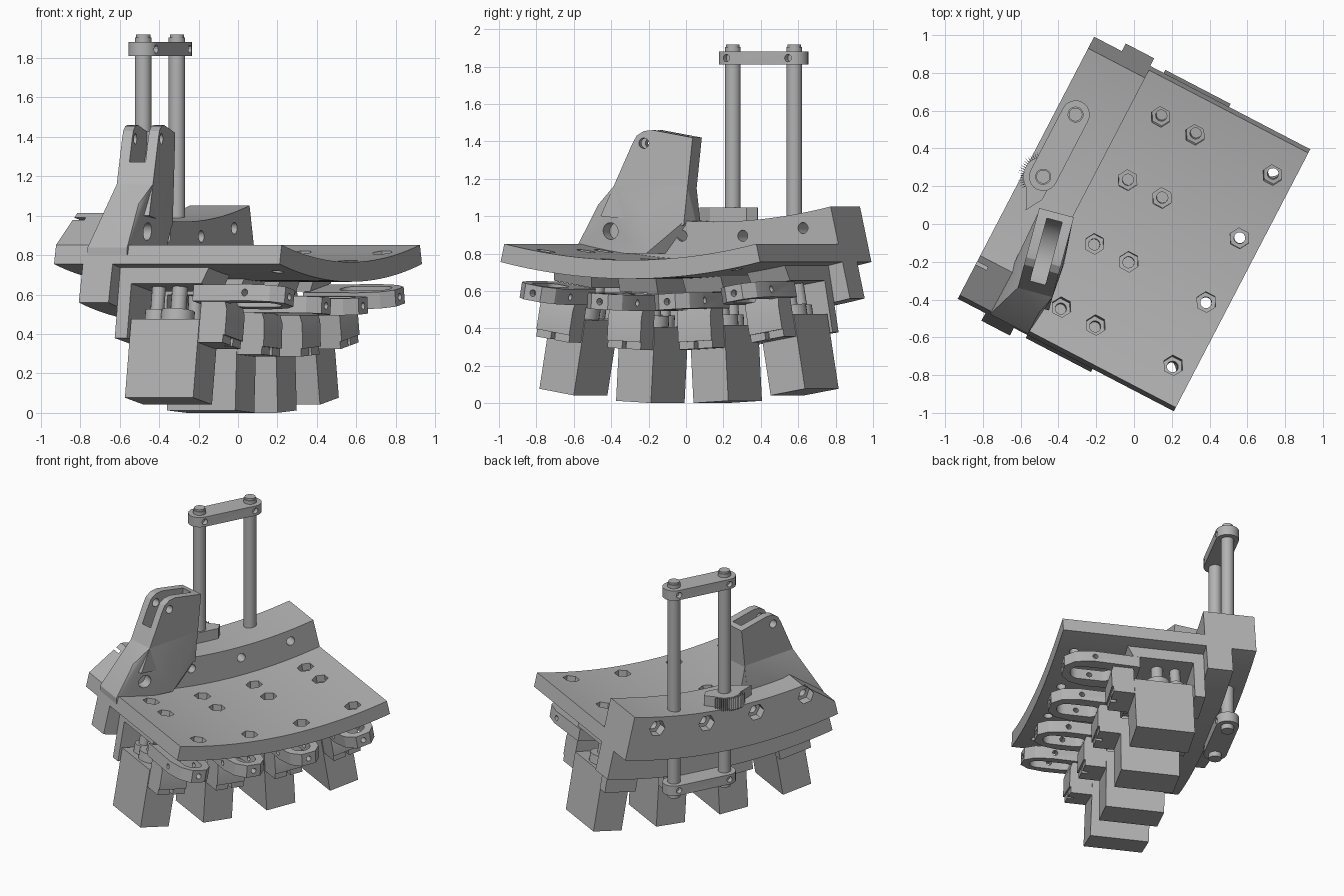
import bpy, bmesh, math
from mathutils import Matrix, Vector

if "Cube" in bpy.data.objects:
    bpy.data.objects.remove(bpy.data.objects["Cube"])

grey = bpy.data.materials.new("plain grey")
grey.use_nodes = True
grey.diffuse_color = (0.45, 0.45, 0.45, 1)
grey.node_tree.nodes["Principled BSDF"].inputs["Base Color"].default_value = (0.45, 0.45, 0.45, 1)

W = Matrix.Rotation(math.radians(-27.5), 4, "Z")     # whole machine is yawed
ZC = 4.115                                            # height of the arc centre
END = math.radians(13.1)                              # half angle of the curved plate
ANGLES = [math.radians(a) for a in (-9.75, -3.25, 3.25, 9.75)]


def fan(a):
    """Frame of a radial station: local z is minus the radius."""
    return W @ Matrix.Translation((0, 0, ZC)) @ Matrix.Rotation(a, 4, "X")


def ring(cx, cy, r, n=24, turn=0.0):
    return [(cx + r * math.cos(turn + math.tau * i / n),
             cy + r * math.sin(turn + math.tau * i / n)) for i in range(n)]


def pill(x0, y0, x1, y1, r, n=12):
    t = math.atan2(y1 - y0, x1 - x0)
    pts = []
    for cx, cy, s in ((x1, y1, t - math.pi / 2), (x0, y0, t + math.pi / 2)):
        pts += [(cx + r * math.cos(s + math.pi * i / n), cy + r * math.sin(s + math.pi * i / n))
                for i in range(n + 1)]
    return pts


def rect(a0, a1, b0, b1):
    return [(a0, b0), (a1, b0), (a1, b1), (a0, b1)]


def polar(r, a):
    return (r * math.sin(a), ZC - r * math.cos(a))


def arc(r, a0, a1, n=28):
    return [polar(r, a0 + (a1 - a0) * i / n) for i in range(n + 1)]


def finish(name, bm):
    bmesh.ops.recalc_face_normals(bm, faces=bm.faces)
    mesh = bpy.data.meshes.new(name)
    bm.to_mesh(mesh)
    bm.free()
    mesh.materials.append(grey)
    ob = bpy.data.objects.new(name, mesh)
    bpy.context.collection.objects.link(ob)
    return ob


def solid(name, parts):
    """Prisms given as (outline, low, high, axis, matrix)."""
    bm = bmesh.new()
    for pts, lo, hi, axis, M in parts:
        place = {"x": lambda p, h: (h, p[0], p[1]), "y": lambda p, h: (p[0], h, p[1]),
                 "z": lambda p, h: (p[0], p[1], h)}[axis]
        a = [bm.verts.new(M @ Vector(place(p, lo))) for p in pts]
        b = [bm.verts.new(M @ Vector(place(p, hi))) for p in pts]
        bm.faces.new(a)
        bm.faces.new(b)
        for i in range(len(a)):
            j = (i + 1) % len(a)
            bm.faces.new((a[i], a[j], b[j], b[i]))
    return finish(name, bm)


def hull(name, pts):
    bm = bmesh.new()
    for p in pts:
        bm.verts.new(p)
    res = bmesh.ops.convex_hull(bm, input=bm.verts)
    loose = {g for g in res["geom_interior"] + res["geom_unused"] if isinstance(g, bmesh.types.BMVert)}
    bmesh.ops.delete(bm, geom=list(loose), context="VERTS")
    return finish(name, bm)


def activate(ob):
    bpy.ops.object.select_all(action="DESELECT")
    ob.select_set(True)
    bpy.context.view_layer.objects.active = ob


def cut(ob, parts):
    cutter = solid("cutter", parts)
    cutter.hide_render = True
    mod = ob.modifiers.new("cut", "BOOLEAN")
    mod.operation, mod.solver, mod.object = "DIFFERENCE", "EXACT", cutter
    activate(ob)
    bpy.ops.object.modifier_apply(modifier="cut")
    bpy.data.objects.remove(cutter)


# Curved base plate with hex nut pockets
plate = solid("base_plate", [(arc(3.35, -END, END) + arc(3.45, END, -END), -0.40, 0.645, "x", W)])
spots = [(u, a) for u in (-0.137, 0.068, 0.53) for a in ANGLES]
cut(plate, [(ring(u, 0, 0.03, 16), -3.6, -3.2, "z", fan(a)) for u, a in spots])
cut(plate, [(ring(u, 0, 0.055, 6), -3.4, -3.2, "z", fan(a)) for u, a in spots])

# Rear rail with a sloped end, and the skirt below it
rail_side = arc(3.45, -END, END) + arc(3.145, END, math.radians(-9.6)) + [polar(3.35, -END)]
rail = solid("rear_rail", [(rail_side, -0.645, -0.305, "x", W)])
cut(rail, [(ring(0, -3.225, 0.03, 16), -0.8, 0, "x", fan(a)) for a in ANGLES])
cut(rail, [(ring(0, -3.225, 0.058, 6), -0.8, -0.58, "x", fan(a)) for a in ANGLES])
solid("rail_skirt", [(arc(3.44, -END, END) + arc(3.65, END, -END), -0.48, -0.31, "x", W)])

# Upright clevis arm
A = Matrix.Translation((-0.41, 0.06, 0)) @ Matrix.Rotation(math.radians(-15), 4, "Z")
side = [(0, 1.42), (-0.22, 1.46), (-0.27, 1.455), (-0.31, 1.43), (-0.335, 1.385),
        (-0.51, 1.0), (-0.05, 0.95)]
arm = solid("clevis_arm", [(side, -0.095, 0.095, "x", A)])
cut(arm, [(ring(-0.24, 1.41, 0.2, 40), -0.042, 0.042, "x", A)])
cut(arm, [(ring(-0.27, 1.39, 0.028, 16), -0.2, 0.2, "x", A)])
foot = [W @ Vector(p) for p in (
    (-0.456, -0.775, 0.84), (-0.23, -0.775, 0.84), (-0.456, -0.775, 0.8), (-0.23, -0.775, 0.8),
    (-0.23, -0.65, 1.06), (-0.23, -0.38, 1.04), (-0.23, -0.36, 0.8), (-0.456, -0.13, 0.8))]
foot += [A @ Vector((x, s, z)) for x in (-0.095, 0.095) for s, z in ((-0.437, 1.16), (-0.03, 1.16), (-0.05, 0.97))]
arm_foot = hull("arm_foot", foot)
cut(arm_foot, [(ring(-0.57, 0.92, 0.045, 20), -0.3, 0, "x", W)])

# Guide rods with a link at each end
RODS = [(-0.542, 0.0), (-0.542, 0.371)]
for i, (u, v) in enumerate(RODS):
    solid(f"guide_rod_{i + 1}", [(ring(u, v, 0.042, 32), 0.37, 1.905, "z", W),
                                 (ring(u, v, 0.036, 32), 1.905, 1.918, "z", W)])
for name, z in (("upper_link", 1.81), ("lower_link", 0.405)):
    link = solid(name, [(pill(*RODS[0], *RODS[1], 0.075), z, z + 0.07, "z", W)])
    cut(link, [(ring(v, z + 0.035, 0.02, 12), -0.7, -0.4, "x", W) for u, v in RODS])

# Toothed sector on the rail around the first rod
teeth = [(-0.5, 0.11), (-0.5, -0.11)]
for i in range(19):
    t = math.radians(235 - 110 * i / 18)
    for r, d in ((0.105, -0.025), (0.135, 0.0), (0.105, 0.025)):
        teeth.append((-0.542 + r * math.cos(t - d), r * math.sin(t - d)))
teeth = teeth[2:] + [(-0.542, 0.15), (-0.49, 0.11), (-0.49, -0.11), (-0.542, -0.2)]
solid("toothed_sector", [(teeth, 0.96, 1.045, "z", W)])

# Four motor stations fanned under the plate
for n, a in enumerate(ANGLES, 1):
    F = fan(a)
    solid(f"motor_{n}", [(rect(-0.23, 0.16, -0.105, 0.105), -4.115, -3.71, "z", F)])
    # gear caps and shaft screws on the motor
    solid(f"motor_caps_{n}", [(ring(-0.02, 0, 0.085), -3.72, -3.65, "z", F),
                              (ring(-0.14, 0, 0.06), -3.72, -3.65, "z", F),
                              (ring(-0.02, 0, 0.04, 16), -3.66, -3.52, "z", F),
                              (ring(-0.14, 0.0, 0.035, 16), -3.66, -3.52, "z", F)])
    # bracket: top pad and rear wall
    pad = [(-0.31, -3.44), (0.2, -3.44), (0.16, -3.53), (-0.24, -3.53), (-0.24, -3.81), (-0.31, -3.81)]
    solid(f"motor_bracket_{n}", [(pad, -0.115, 0.115, "y", F)])
    # front lug with its small foot tab
    lug = solid(f"front_lug_{n}", [([(0.16, -3.54), (0.27, -3.54), (0.31, -3.66), (0.31, -3.79),
                                     (0.16, -3.79)], -0.1, 0.1, "y", F)])
    tab = solid(f"lug_tab_{n}", [(rect(0.16, 0.3, -0.1, 0.1), -3.83, -3.78, "z", F)])
    cut(tab, [(rect(0.26, 0.4, -0.012, 0.012), -3.9, -3.7, "z", F)])
    # slotted clamp plate
    half = [(0.12, 0.12), (0.44, 0.13), (0.55, 0.105), (0.61, 0.05)]
    outline = half + [(u, -w) for u, w in reversed(half)]
    clamp = solid(f"slotted_clamp_{n}", [(outline, -3.62, -3.535, "z", F)])
    cut(clamp, [(pill(0.34, 0, 0.50, 0, 0.062), -3.8, -3.4, "z", F)])
    cut(clamp, [(ring(0, -3.578, 0.018, 12), 0.53, 0.7, "x", F)])
    cut(clamp, [(ring(0.42, -3.578, 0.018, 12), -0.2, 0.2, "y", F)])

# Keep edges crisp, curves smooth
for ob in list(bpy.context.scene.objects):
    if ob.type == "MESH" and ob.data.materials and ob.data.materials[0] == grey:
        activate(ob)
        bpy.ops.object.shade_smooth_by_angle(angle=math.radians(25))
